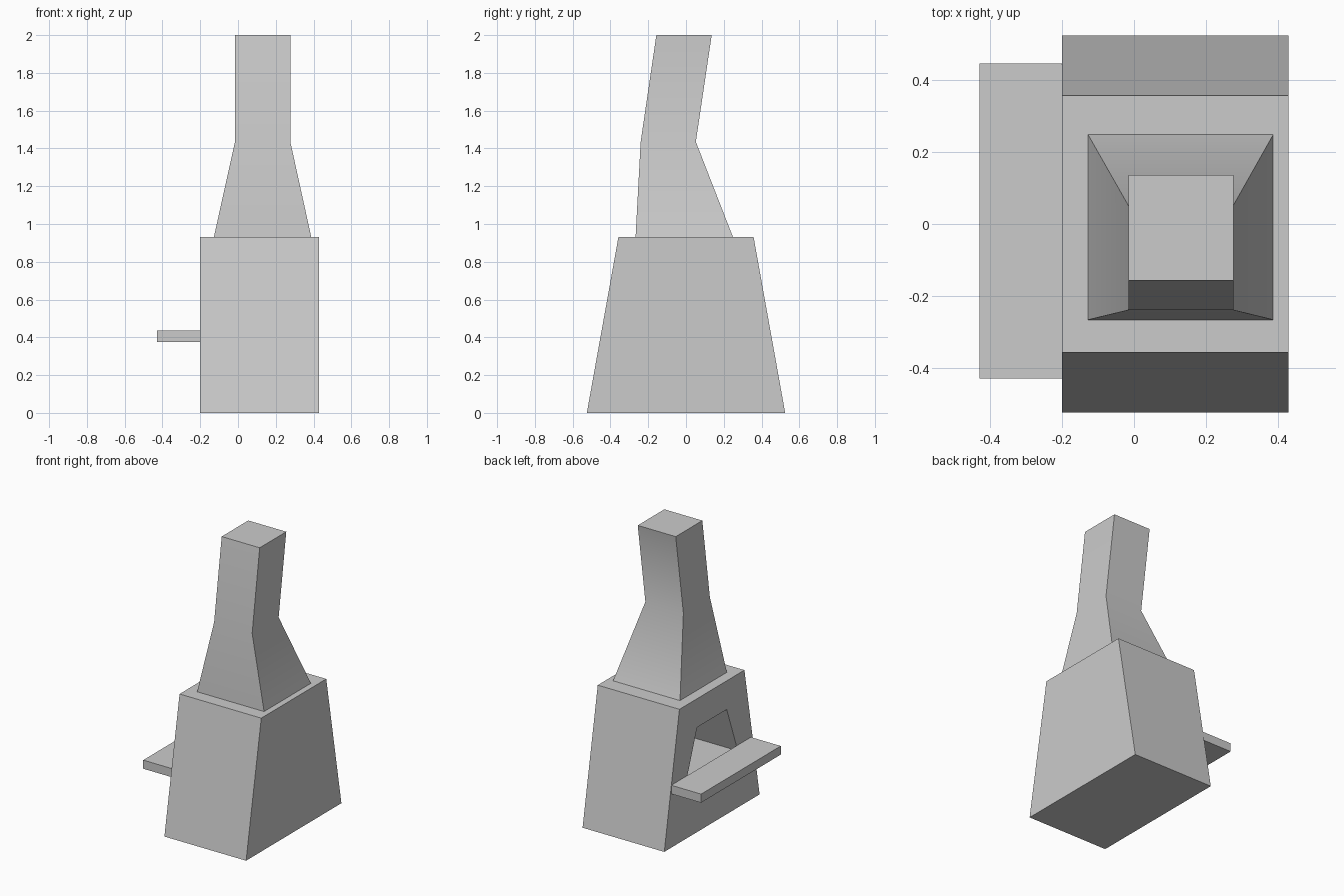
import bpy
import bmesh
import math

if "Cube" in bpy.data.objects:
    bpy.data.objects.remove(bpy.data.objects["Cube"])


def finish(bm, name):
    bmesh.ops.recalc_face_normals(bm, faces=bm.faces[:])
    mesh = bpy.data.meshes.new(name)
    bm.to_mesh(mesh)
    bm.free()
    obj = bpy.data.objects.new(name, mesh)
    bpy.context.collection.objects.link(obj)
    return obj


def loft(sections):
    """Rectangular sections (x0, x1, y0, y1, z) stacked and capped."""
    bm = bmesh.new()
    rings = [[bm.verts.new((x, y, z)) for x, y in ((x0, y0), (x1, y0), (x1, y1), (x0, y1))]
             for x0, x1, y0, y1, z in sections]
    for low, high in zip(rings, rings[1:]):
        for i in range(4):
            j = (i + 1) % 4
            bm.faces.new((low[i], low[j], high[j], high[i]))
    bm.faces.new(rings[0][::-1])
    bm.faces.new(rings[-1])
    return bm


# Tapered hearth body
bm = loft([(-0.2, 0.43, -0.525, 0.525, 0), (-0.2, 0.43, -0.358, 0.358, 0.93)])
bmesh.ops.recalc_face_normals(bm, faces=bm.faces[:])

# Trapezoid fire opening, recessed into the left face
mouth = min(bm.faces, key=lambda f: f.calc_center_median().x)
bmesh.ops.inset_individual(bm, faces=[mouth], thickness=0.1)
for v in mouth.verts:
    top = v.co.z > 0.46
    side = math.copysign(0.163 if top else 0.285, v.co.y)
    v.co = (-0.2, side, 0.73 if top else 0.395)
bmesh.ops.inset_individual(bm, faces=[mouth], thickness=0.0)
for v in mouth.verts:
    v.co.x = 0.33
finish(bm, "hearth_body")

# Bent chimney hood and flue
chimney = finish(loft([(-0.128, 0.388, -0.267, 0.249, 0.93),
                       (-0.016, 0.277, -0.24, 0.052, 1.435),
                       (-0.016, 0.277, -0.157, 0.136, 2.0)]), "chimney")
bpy.context.view_layer.objects.active = chimney
chimney.select_set(True)
bpy.ops.object.shade_smooth_by_angle(angle=math.radians(40))

# Shelf in front of the opening
finish(loft([(-0.43, -0.2, -0.43, 0.448, 0.375),
             (-0.43, -0.2, -0.43, 0.448, 0.435)]), "hearth_shelf")
